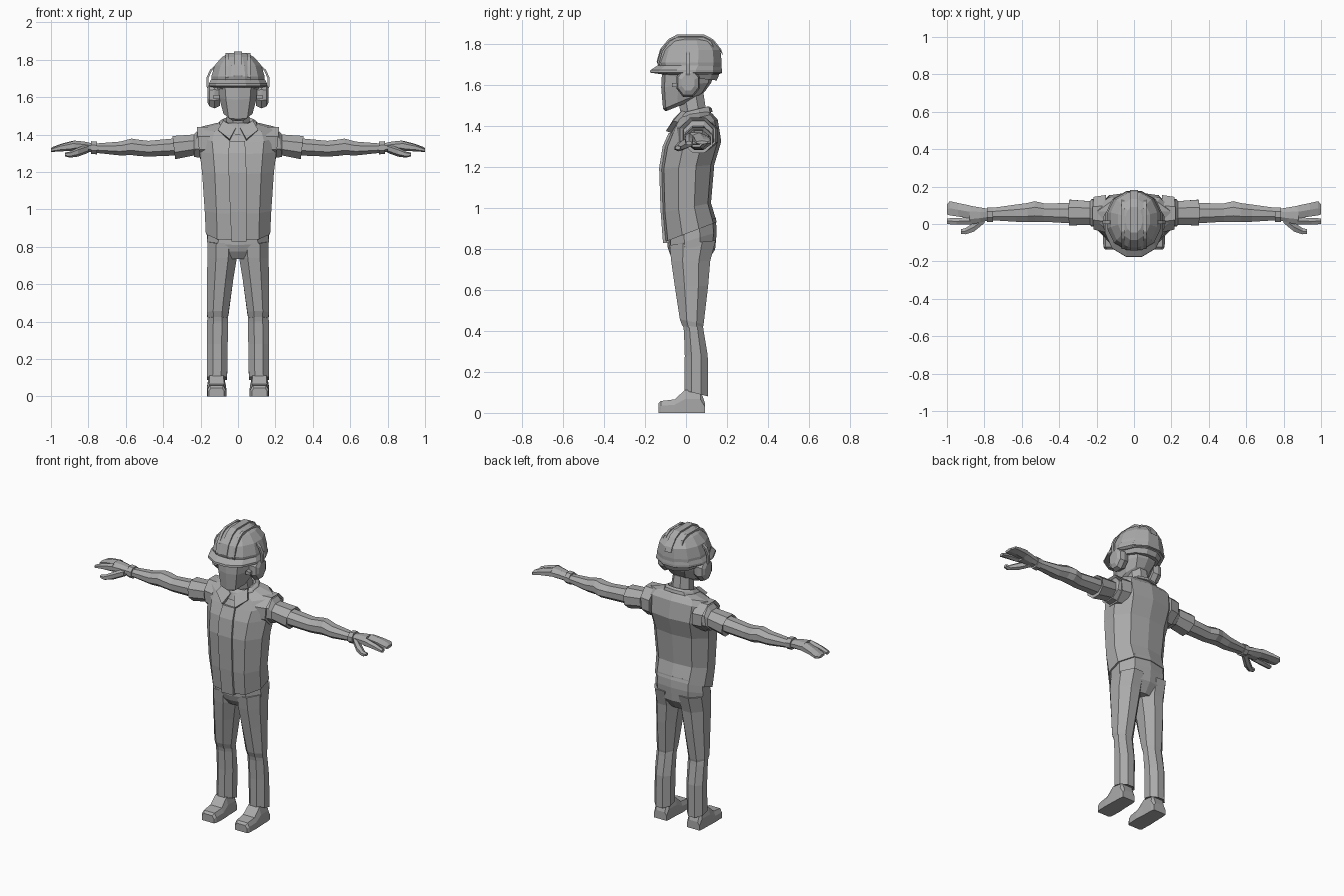
import bpy, math
from mathutils import Vector

grey = bpy.data.materials.new("plain grey")
grey.diffuse_color = (0.4, 0.4, 0.4, 1)


def mesh(name, verts, faces, mirror=False):
    me = bpy.data.meshes.new(name)
    me.from_pydata(verts, [], faces)
    me.materials.append(grey)
    ob = bpy.data.objects.new(name, me)
    bpy.context.collection.objects.link(ob)
    if mirror:
        ob.modifiers.new("mirror", 'MIRROR')
    import bmesh
    bm = bmesh.new()
    bm.from_mesh(me)
    bmesh.ops.recalc_face_normals(bm, faces=bm.faces)
    bm.to_mesh(me)
    bm.free()
    return ob


def loft(name, rings, mirror=False):
    """Skin a list of equal-length rings and cap both ends."""
    n = len(rings[0])
    verts = [p for r in rings for p in r]
    faces = [(i * n + j, i * n + (j + 1) % n, (i + 1) * n + (j + 1) % n, (i + 1) * n + j)
             for i in range(len(rings) - 1) for j in range(n)]
    faces += [tuple(range(n))[::-1], tuple(range(len(verts) - n, len(verts)))]
    return mesh(name, verts, faces, mirror)


def oval(a0, a1, b0, b1, n, power):
    """Squarish oval inside the given limits, with a flat side facing each axis."""
    pts = []
    for i in range(n):
        t = math.tau * (i + 0.5) / n
        c, s = math.cos(t), math.sin(t)
        k = (abs(c) ** power + abs(s) ** power) ** (-1 / power)
        pts.append([c * k, s * k])
    ma, mb = max(p[0] for p in pts), max(p[1] for p in pts)
    return [((a0 + a1) / 2 + p[0] / ma * (a1 - a0) / 2,
             (b0 + b1) / 2 + p[1] / mb * (b1 - b0) / 2) for p in pts]


def level(z, x0, x1, y0, y1, tilt=0, n=10, power=2.6):
    """Horizontal ring; tilt raises the back."""
    return [(x, y, z + tilt * (y - (y0 + y1) / 2)) for x, y in oval(x0, x1, y0, y1, n, power)]


def upright(x, y0, y1, z0, z1, n=8, power=2.3, lean=0):
    """Ring facing along x; lean moves its top outwards."""
    return [(x + lean * (z - (z0 + z1) / 2), y, z) for y, z in oval(y0, y1, z0, z1, n, power)]


def strip(name, path, depth, mirror=False):
    """Raised band following (x0, x1, y, z) stations, with depth measured inwards along depth vector."""
    d = Vector(depth)
    rings = []
    for x0, x1, y, z in path:
        a, b = Vector((x0, y, z)), Vector((x1, y, z))
        rings.append([a, b, b + d, a + d])
    return loft(name, rings, mirror)


# --- vest body, hem rising towards the back
loft("vest", [
    level(.882, -.172, .172, -.105, .150, .38),
    level(1.00, -.178, .178, -.118, .122, .20),
    level(1.20, -.192, .192, -.125, .138, .08),
    level(1.31, -.205, .205, -.108, .172, .10),
    level(1.395, -.215, .215, -.078, .155, .30),
    level(1.435, -.195, .195, -.052, .130, .25),
    level(1.465, -.085, .085, -.030, .110, .15)])
strip("vest_placket", [(-.035, .045, -.112, .828), (-.042, .045, -.124, .985),
                       (-.050, .045, -.131, 1.195), (-.052, .042, -.114, 1.30),
                       (-.046, .036, -.085, 1.365)], (0, .03, 0))
# hem of the shirt showing under the vest, and the trouser seat
loft("trouser_seat", [
    level(.91, -.16, .16, -.09, .145, .36),
    level(.845, -.165, .165, -.090, .150, .30),
    level(.785, -.162, .162, -.078, .142, .10),
    level(.735, -.10, .10, -.05, .10, 0)])

# --- legs: thigh, shin and shoe
loft("trouser_thigh", [
    level(.83, .003, .163, -.08, .145, .1, 8),
    level(.74, .006, .164, -.072, .118, 0, 8),
    level(.62, .026, .165, -.055, .108, 0, 8),
    level(.445, .05, .167, -.030, .086, -.2, 8),
    level(.415, .056, .162, -.018, .080, -.2, 8)], True)
loft("trouser_shin", [
    level(.455, .054, .160, -.022, .080, -.2, 8),
    level(.40, .053, .165, -.010, .086, 0, 8),
    level(.28, .055, .166, -.006, .106, 0, 8),
    level(.095, .058, .167, -.008, .108, -.25, 8),
    level(.10, .07, .155, .005, .095, -.2, 8)], True)
shoe = [(-.135, 0, .045), (-.122, 0, .058), (-.055, 0, .066),
        (-.005, 0, .112), (.07, 0, .112), (.092, 0, .05)]
loft("shoe", [[(x0, y, z0), (x1, y, z0), (x1, y, z1 * .6), (x1 - .012, y, z1),
               (x0 + .012, y, z1), (x0, y, z1 * .6)]
              for (y, z0, z1), (x0, x1) in zip(shoe, [(.074, .156), (.066, .164), (.062, .166),
                                                      (.066, .164), (.068, .162), (.072, .158)])], True)

# --- arms
loft("sleeve", [
    upright(.15, -.02, .145, 1.27, 1.435),
    upright(.225, -.012, .132, 1.28, 1.425, lean=-.15),
    upright(.235, -.004, .122, 1.288, 1.400),
    upright(.343, -.008, .130, 1.268, 1.392, lean=.12),
    upright(.335, .008, .112, 1.285, 1.375)], True)
loft("vest_shoulder_edge", [
    upright(.15, -.045, .155, 1.27, 1.440),
    upright(.212, -.030, .145, 1.268, 1.440, lean=.1),
    upright(.205, -.01, .13, 1.29, 1.425)], True)
loft("arm", [
    upright(.33, .003, .112, 1.288, 1.380),
    upright(.48, .012, .110, 1.282, 1.366),
    upright(.53, .012, .122, 1.285, 1.372),
    upright(.57, .012, .112, 1.290, 1.378),
    upright(.63, .012, .104, 1.288, 1.362),
    upright(.76, .020, .086, 1.302, 1.352)], True)
loft("wristband", [upright(.755, .012, .088, 1.294, 1.362),
                   upright(.785, .012, .088, 1.296, 1.364)], True)
loft("palm", [upright(.77, .022, .080, 1.306, 1.350),
              upright(.82, .008, .088, 1.308, 1.362),
              upright(.88, -.004, .098, 1.312, 1.368)], True)
loft("fingers", [upright(.875, .030, .099, 1.314, 1.368, 6),
                 upright(.94, .040, .112, 1.314, 1.352, 6),
                 upright(.985, .046, .122, 1.310, 1.336, 6),
                 upright(1.0, .052, .104, 1.310, 1.328, 6)], True)
loft("forefinger", [upright(.875, -.003, .034, 1.312, 1.366, 6),
                    upright(.95, -.004, .033, 1.310, 1.346, 6),
                    upright(1.0, .000, .030, 1.306, 1.326, 6)], True)
loft("thumb", [upright(.80, .005, .050, 1.302, 1.348, 6),
               upright(.855, -.040, .008, 1.282, 1.330, 6),
               upright(.90, -.055, -.022, 1.276, 1.308, 6),
               upright(.925, -.052, -.028, 1.284, 1.304, 6)], True)

# --- neck, collar and head
loft("neck", [level(1.43, -.065, .065, -.02, .105, 0, 8),
              level(1.56, -.055, .055, -.045, .085, 0, 8)])
loft("collar", [level(1.435, -.112, .112, -.068, .130, .35),
                level(1.465, -.098, .098, -.052, .125, .25),
                level(1.478, -.080, .080, -.034, .110, .25),
                level(1.46, -.066, .066, -.022, .100, .2)])
mesh("collar_flap", [(.012, -.060, 1.435), (.045, -.098, 1.375), (.108, -.062, 1.425), (.080, -.020, 1.475),
                     (.012, -.040, 1.43), (.045, -.070, 1.365), (.100, -.030, 1.415), (.070, .005, 1.465)],
     [(0, 1, 2, 3), (4, 7, 6, 5), (0, 4, 5, 1), (1, 5, 6, 2), (2, 6, 7, 3), (3, 7, 4, 0)], True)
loft("head", [level(1.50, -.048, .048, -.098, .045, .40),
              level(1.525, -.078, .078, -.112, .092, .42),
              level(1.60, -.100, .100, -.121, .124, .10),
              level(1.70, -.112, .112, -.115, .145)])

# --- helmet with brim, rear band and raised ribs
loft("helmet_shell", [
    level(1.655, -.142, .142, -.125, .172, 0, 12, 2.2),
    level(1.71, -.143, .143, -.140, .174, 0, 12, 2.2),
    level(1.77, -.124, .124, -.122, .168, 0, 12, 2.2),
    level(1.815, -.085, .085, -.082, .130, 0, 12, 2.2),
    level(1.836, -.045, .045, -.045, .090, 0, 12, 2.2)])
loft("helmet_brim", [
    level(1.652, -.140, .140, -.120, .16, 0, 12, 2.2),
    level(1.660, -.156, .156, -.176, .176, 0, 12, 2.2),
    level(1.672, -.156, .156, -.174, .176, 0, 12, 2.2),
    level(1.695, -.143, .143, -.138, .172, 0, 12, 2.2)])
loft("helmet_band", [
    level(1.635, -.116, .116, -.112, .150, -.1, 12, 2.2),
    level(1.665, -.128, .128, -.120, .162, -.1, 12, 2.2)])
ribs = [(-.143, 1.715), (-.126, 1.775), (-.085, 1.824), (-.045, 1.845),
        (.09, 1.845), (.134, 1.822), (.171, 1.775)]
strip("helmet_centre_rib", [(-.022, .022, y, z) for y, z in ribs], (0, .01, -.03))
strip("helmet_side_rib", [(.050, .066, y * .92, z - .010) for y, z in ribs[:-1]], (0, .012, -.03), True)

# --- ear defenders with their arms
loft("ear_cup", [upright(.095, -.035, .058, 1.555, 1.668),
                 upright(.125, -.046, .066, 1.540, 1.682),
                 upright(.152, -.040, .060, 1.550, 1.672),
                 upright(.163, -.022, .042, 1.572, 1.650)], True)
wire = [(.150, 1.625), (.168, 1.655), (.168, 1.705), (.150, 1.745), (.128, 1.765)]
loft("ear_cup_arm", [[(x, .000, z), (x, .020, z), (x - .01, .020, z - .004), (x - .01, .000, z - .004)]
                     for x, z in wire], True)
loft("cup_clip", [upright(.10, -.068, -.035, 1.59, 1.61, 4),
                  upright(.13, -.068, -.035, 1.59, 1.61, 4)], True)
